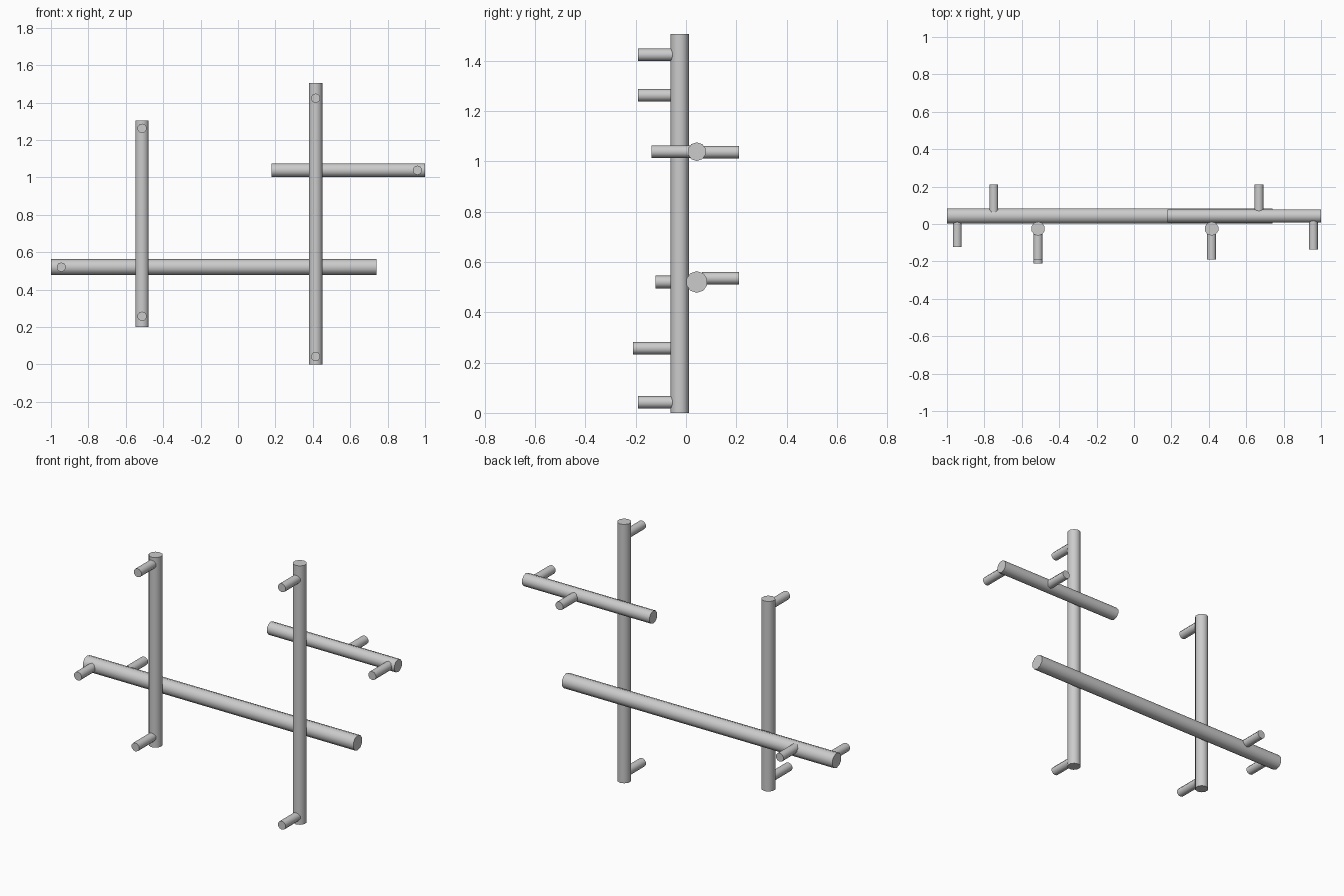
import bpy
from mathutils import Vector

if "Cube" in bpy.data.objects:
    bpy.data.objects.remove(bpy.data.objects["Cube"])

SIDES = 10


def rod(name, start, end, radius):
    """Round capped bar running between two points."""
    a, b = Vector(start), Vector(end)
    d = b - a
    bpy.ops.mesh.primitive_cylinder_add(
        vertices=SIDES, radius=radius, depth=d.length, location=(a + b) / 2,
        rotation=d.to_track_quat('Z', 'Y').to_euler())
    ob = bpy.context.object
    ob.name = name
    bpy.ops.object.shade_smooth_by_angle(angle=0.87)
    return ob


UPRIGHT_Y, RAIL_Y = -0.025, 0.043
PEG_R = 0.025

# upright bars, in front of the rails, with two forward pegs each: (z, tip y)
uprights = [
    ("left", -0.513, 0.20, 1.305, [(0.257, -0.21), (1.262, -0.19)]),
    ("right", 0.415, 0.0, 1.505, [(0.042, -0.19), (1.423, -0.19)]),
]
for side, x, z0, z1, pegs in uprights:
    rod(f"{side}_upright", (x, UPRIGHT_Y, z0), (x, UPRIGHT_Y, z1), 0.0375)
    for level, (z, tip) in zip(("lower", "upper"), pegs):
        rod(f"{side}_{level}_peg", (x, UPRIGHT_Y - 0.02, z), (x, tip, z), PEG_R)

# horizontal rails, with one front and one back peg each: (x, z, tip y)
rails = [
    ("long", -1.0, 0.74, 0.52, 0.043,
     [(-0.945, 0.52, -0.122), (-0.75, 0.535, 0.21)]),
    ("short", 0.18, 1.0, 1.038, 0.037,
     [(0.959, 1.038, -0.137), (0.668, 1.036, 0.21)]),
]
for kind, x0, x1, z, r, pegs in rails:
    rod(f"{kind}_rail", (x0, RAIL_Y, z), (x1, RAIL_Y, z), r)
    for face, (px, pz, tip) in zip(("front", "back"), pegs):
        root = RAIL_Y + (0.02 if tip > 0 else -0.02)
        rod(f"{kind}_rail_{face}_peg", (px, root, pz), (px, tip, pz), PEG_R)
